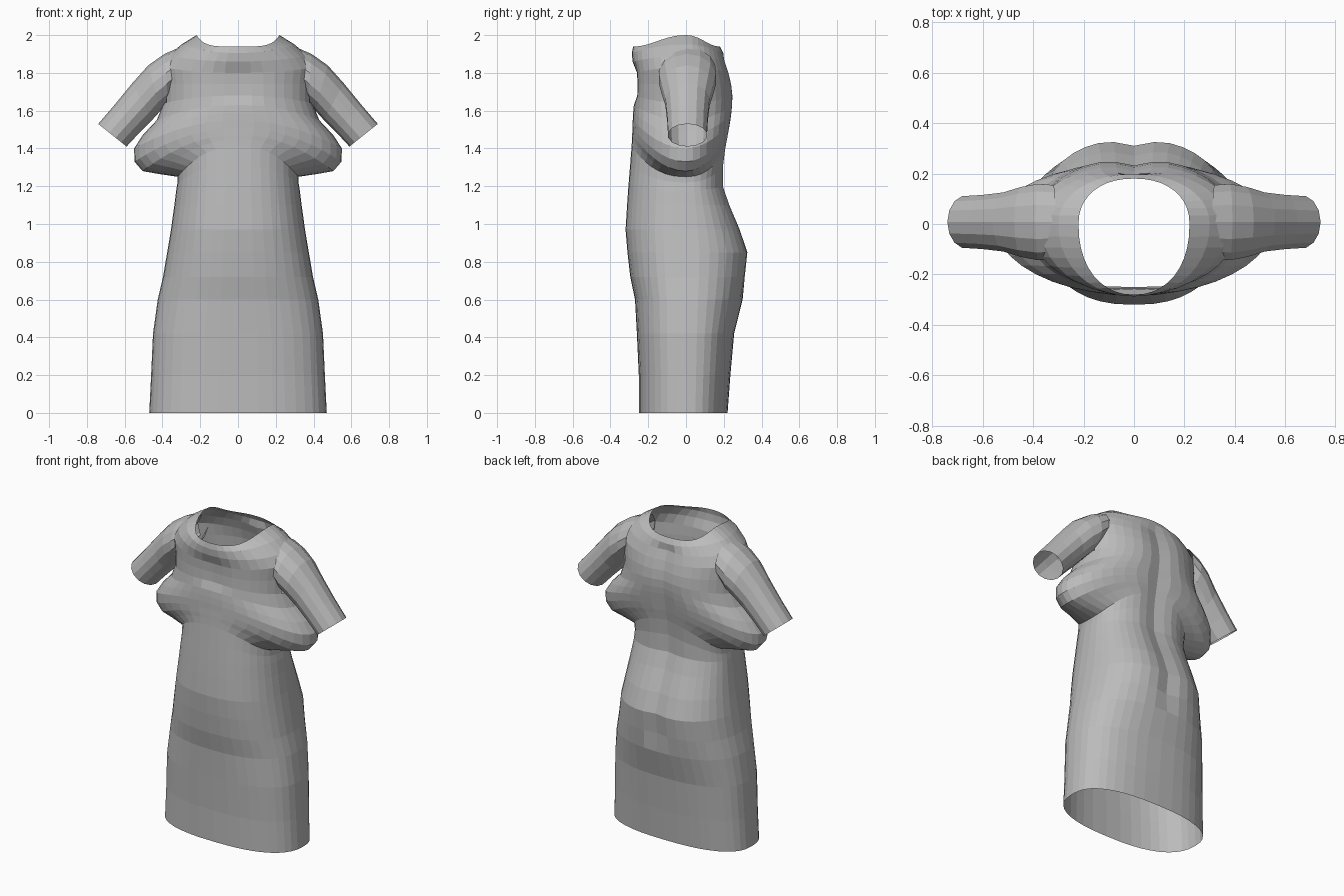
import bpy
import bmesh
from math import cos, sin, pi, exp, copysign
from mathutils import Vector

if "Cube" in bpy.data.objects:
    bpy.data.objects.remove(bpy.data.objects["Cube"])

cloth = bpy.data.materials.new("grey cloth")
cloth.use_nodes = True
grey = (0.5, 0.5, 0.5, 1)
cloth.diffuse_color = grey
cloth.node_tree.nodes["Principled BSDF"].inputs["Base Color"].default_value = grey


def loft(rings):
    """Open tube through rings of equal point count."""
    bm = bmesh.new()
    loops = [[bm.verts.new(p) for p in ring] for ring in rings]
    for low, high in zip(loops, loops[1:]):
        n = len(low)
        for i in range(n):
            j = (i + 1) % n
            bm.faces.new((low[i], low[j], high[j], high[i]))
    return bm


def finish(bm, name):
    mesh = bpy.data.meshes.new(name)
    bm.to_mesh(mesh)
    bm.free()
    mesh.materials.append(cloth)
    obj = bpy.data.objects.new(name, mesh)
    bpy.context.collection.objects.link(obj)
    return obj


def body_ring(z_side, z_mid, half, front, back, power):
    """Rounded section whose sides may hang lower or higher than its middle."""
    points = []
    for i in range(40):
        a = 2 * pi * i / 40
        c, s = cos(a), sin(a)
        x = half * copysign(abs(c) ** (2 / power), c)
        y = (back if s > 0 else -front) * copysign(abs(s) ** (2 / power), s)
        # groove down the back, shallow hollow on the chest
        if s > 0 and 0.6 < z_mid < 1.9:
            y -= 0.025 * exp(-(x / 0.07) ** 2)
        if s < 0 and 1.65 < z_mid < 1.85:
            y += 0.015 * exp(-(x / 0.1) ** 2)
        rise = abs(c) ** (5 if z_mid > 1.92 else 2)
        points.append(Vector((x, y, z_mid + (z_side - z_mid) * rise)))
    return points


# Body: side height, middle height, half width, front, back, squareness
profile = [
    (0, 0, 0.47, -0.25, 0.22, 2.5),
    (0.2, 0.2, 0.46, -0.25, 0.235, 2.5),
    (0.42, 0.42, 0.45, -0.26, 0.255, 2.5),
    (0.6, 0.6, 0.425, -0.27, 0.3, 2.4),
    (0.72, 0.72, 0.397, -0.295, 0.32, 2.4),
    (0.85, 0.85, 0.375, -0.31, 0.335, 2.4),
    (0.97, 0.97, 0.355, -0.32, 0.295, 2.4),
    (1.1, 1.1, 0.337, -0.312, 0.24, 2.4),
    (1.18, 1.2, 0.327, -0.305, 0.205, 2.4),
    (1.22, 1.31, 0.32, -0.296, 0.205, 2.4),
    (1.25, 1.41, 0.32, -0.288, 0.217, 2.4),
    (1.265, 1.45, 0.42, -0.286, 0.225, 2.1),
    (1.28, 1.475, 0.505, -0.285, 0.23, 2),
    (1.33, 1.51, 0.548, -0.283, 0.236, 2),
    (1.4, 1.55, 0.55, -0.282, 0.243, 2),
    (1.47, 1.59, 0.505, -0.28, 0.25, 2),
    (1.55, 1.63, 0.43, -0.276, 0.255, 2.1),
    (1.64, 1.68, 0.395, -0.27, 0.257, 2.2),
    (1.74, 1.74, 0.395, -0.268, 0.25, 2.2),
    (1.83, 1.8, 0.41, -0.272, 0.235, 2.1),
    (1.89, 1.86, 0.37, -0.283, 0.215, 2.1),
    (1.95, 1.905, 0.3, -0.287, 0.198, 2.1),
    (2.0, 1.94, 0.22, -0.28, 0.18, 2.2),
]
bm = loft([body_ring(*row) for row in profile])

# Armholes, opened where the sleeves join
holes = [f for f in bm.faces
         if abs(f.calc_center_median().x) > 0.34
         and 1.68 < f.calc_center_median().z < 1.86
         and abs(f.calc_center_median().y) < 0.1]
bmesh.ops.delete(bm, geom=holes, context="FACES")
finish(bm, "dress_body")

# Sleeves: top edge x, z, bottom edge x, z, half depth
sleeve = [
    (0.31, 1.935, 0.33, 1.7, 0.15),
    (0.39, 1.9, 0.37, 1.64, 0.155),
    (0.475, 1.84, 0.41, 1.6, 0.142),
    (0.56, 1.745, 0.455, 1.55, 0.12),
    (0.65, 1.635, 0.525, 1.48, 0.11),
    (0.74, 1.53, 0.59, 1.41, 0.105),
]


def sleeve_ring(xt, zt, xb, zb, depth, side):
    top, bottom = Vector((xt, 0, zt)), Vector((xb, 0, zb))
    centre, reach = (top + bottom) / 2, (top - bottom) / 2
    points = []
    for i in range(14):
        a = 2 * pi * i / 14
        p = centre + reach * cos(a) + Vector((0, 0.008 + depth * sin(a), 0))
        points.append(Vector((p.x * side, p.y, p.z)))
    return points


for side, name in ((1, "left_sleeve"), (-1, "right_sleeve")):
    bm = loft([sleeve_ring(*row, side) for row in sleeve])
    if side > 0:
        bmesh.ops.reverse_faces(bm, faces=bm.faces[:])
    finish(bm, name)
